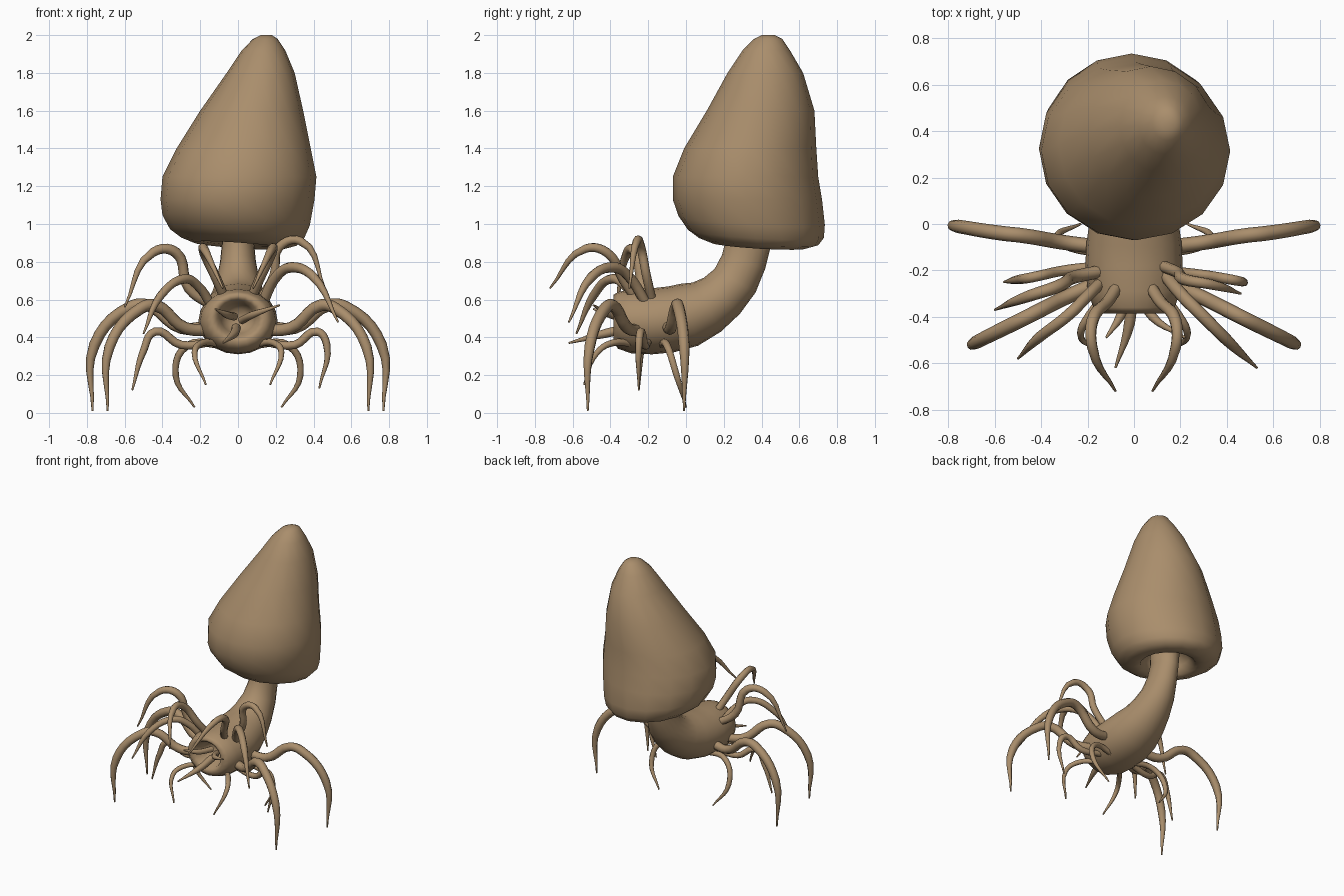
import bpy, bmesh
from math import sin, cos, pi, radians
from mathutils import Vector

default = bpy.data.objects.get("Cube")
if default:
    bpy.data.objects.remove(default, do_unlink=True)

TAN = (0.40, 0.27, 0.15, 1.0)
skin = bpy.data.materials.new("tan_skin")
skin.use_nodes = True
skin.diffuse_color = TAN
bsdf = skin.node_tree.nodes["Principled BSDF"]
bsdf.inputs["Base Color"].default_value = TAN
bsdf.inputs["Roughness"].default_value = 0.8


def loft(name, rings):
    """Skin a list of vertex rings with quads and close both ends."""
    bm = bmesh.new()
    loops = [[bm.verts.new(p) for p in ring] for ring in rings]
    n = len(loops[0])
    for low, high in zip(loops, loops[1:]):
        for i in range(n):
            j = (i + 1) % n
            bm.faces.new((low[i], low[j], high[j], high[i]))
    bm.faces.new(loops[0])
    bm.faces.new(loops[-1])
    bmesh.ops.recalc_face_normals(bm, faces=bm.faces)
    for face in bm.faces:
        face.smooth = True
    mesh = bpy.data.meshes.new(name)
    bm.to_mesh(mesh)
    bm.free()
    mesh.materials.append(skin)
    obj = bpy.data.objects.new(name, mesh)
    bpy.context.collection.objects.link(obj)
    return obj


def ellipse(center, u, v, sides):
    return [Vector(center) + u * cos(2 * pi * i / sides) + v * sin(2 * pi * i / sides)
            for i in range(sides)]


# Cap: height, x extent, y extent of each ring, from the tip down and into the hollow
cap_profile = [
    (2.0, 0.12, 0.18, 0.40, 0.47),
    (1.98, 0.08, 0.21, 0.36, 0.51),
    (1.92, 0.02, 0.25, 0.30, 0.55),
    (1.8, -0.06, 0.30, 0.22, 0.62),
    (1.6, -0.20, 0.345, 0.11, 0.68),
    (1.4, -0.325, 0.385, -0.01, 0.69),
    (1.25, -0.40, 0.415, -0.07, 0.70),
    (1.13, -0.41, 0.405, -0.07, 0.72),
    (1.02, -0.40, 0.38, -0.04, 0.735),
    (0.95, -0.36, 0.35, 0.01, 0.73),
    (0.91, -0.30, 0.31, 0.07, 0.70),
    (0.89, -0.24, 0.25, 0.13, 0.64),
    (0.90, -0.19, 0.20, 0.18, 0.57),
    (0.96, -0.16, 0.17, 0.20, 0.52),
    (1.05, -0.12, 0.13, 0.22, 0.46),
]
rings = []
for z, x0, x1, y0, y1 in cap_profile:
    ring = ellipse(((x0 + x1) / 2, (y0 + y1) / 2, z),
                   Vector(((x1 - x0) / 2, 0, 0)), Vector((0, (y1 - y0) / 2, 0)), 16)
    if z < 1.1:  # the rim dips toward the back left
        for p in ring:
            p.z -= 0.07 * p.x + 0.06 * (p.y - 0.33)
    rings.append(ring)
loft("cap", rings)

# Body: y, z, tilt, half width, half depth, from inside the mouth to inside the cap
body_path = [
    (-0.24, 0.50, 0, 0.05, 0.05),
    (-0.30, 0.50, 0, 0.09, 0.08),
    (-0.37, 0.50, 0, 0.11, 0.10),
    (-0.385, 0.50, 0, 0.14, 0.125),
    (-0.36, 0.49, 0, 0.175, 0.15),
    (-0.29, 0.485, 0, 0.20, 0.17),
    (-0.18, 0.485, 0, 0.21, 0.175),
    (-0.08, 0.495, 5, 0.205, 0.175),
    (0.02, 0.52, 15, 0.19, 0.17),
    (0.11, 0.56, 30, 0.165, 0.15),
    (0.19, 0.62, 45, 0.14, 0.135),
    (0.26, 0.70, 60, 0.115, 0.125),
    (0.305, 0.80, 72, 0.095, 0.12),
    (0.33, 0.90, 80, 0.085, 0.12),
    (0.34, 1.08, 90, 0.10, 0.12),
]
rings = []
for y, z, tilt, wide, deep in body_path:
    a = radians(tilt)
    rings.append(ellipse((0, y, z), Vector((wide, 0, 0)),
                         Vector((0, -sin(a), cos(a))) * deep, 20))
loft("body", rings)


def limb(name, points, thick=0.028, mirrored=False):
    """A tapering tube through the points, pointed at the last one."""
    curve = bpy.data.curves.new(name, "CURVE")
    curve.dimensions = "3D"
    curve.bevel_depth = 1.0
    curve.bevel_resolution = 2
    curve.use_fill_caps = True
    curve.resolution_u = 5
    for side in ((1, -1) if mirrored else (1,)):
        spline = curve.splines.new("BEZIER")
        spline.bezier_points.add(len(points) - 1)
        for i, (bp, (x, y, z)) in enumerate(zip(spline.bezier_points, points)):
            bp.co = (x * side, y, z)
            bp.handle_left_type = bp.handle_right_type = "AUTO"
            left = len(points) - 1 - i
            bp.radius = 0.005 if left == 0 else thick * (0.9 if left == 1 else 1)
    curve.materials.append(skin)
    obj = bpy.data.objects.new(name, curve)
    bpy.context.collection.objects.link(obj)
    bpy.ops.object.select_all(action="DESELECT")
    obj.select_set(True)
    bpy.context.view_layer.objects.active = obj
    bpy.ops.object.convert(target="MESH")


# Walking legs, in mirrored pairs
limb("rear_walking_legs", [(.14, -.1, .46), (.3, -.08, .45), (.48, -.05, .57),
     (.57, -.04, .56), (.76, -.01, .36), (.77, -.01, .01)], 0.032, True)
limb("front_walking_legs", [(.12, -.24, .44), (.28, -.31, .45), (.44, -.39, .57),
     (.52, -.43, .55), (.68, -.51, .35), (.69, -.52, .01)], 0.032, True)

# Feelers reaching forward over the mouth
limb("forward_feelers", [(.06, -.25, .58), (.11, -.33, .7), (.18, -.42, .85),
     (.18, -.53, .87), (.08, -.72, .66)], 0.026, True)

# Thin legs under the belly
limb("belly_legs", [(.08, -.13, .36), (.27, -.1, .355), (.33, -.05, .2),
     (.23, 0, .03)], 0.02, True)
limb("chin_legs", [(.08, -.26, .36), (.19, -.39, .37), (.23, -.47, .32),
     (.17, -.54, .15)], 0.018, True)

# Uneven legs on the right flank
limb("right_upper_leg", [(-.12, -.2, .56), (-.26, -.23, .66), (-.33, -.27, .85),
     (-.45, -.31, .85), (-.6, -.37, .56)])
limb("right_middle_leg", [(-.13, -.24, .55), (-.21, -.32, .67), (-.28, -.39, .71),
     (-.41, -.49, .62), (-.5, -.58, .42)], 0.025)
limb("right_lower_leg", [(-.12, -.18, .38), (-.3, -.2, .36), (-.44, -.23, .43),
     (-.5, -.24, .33), (-.56, -.25, .12)], 0.022)

# Uneven legs on the left flank
limb("left_upper_leg", [(.12, -.18, .6), (.19, -.21, .73), (.22, -.24, .88),
     (.33, -.26, .91), (.46, -.3, .66)], 0.025)
limb("left_middle_leg", [(.12, -.2, .56), (.21, -.31, .73), (.28, -.38, .77),
     (.4, -.5, .72), (.53, -.62, .48)])
limb("left_lower_leg", [(.12, -.2, .38), (.3, -.22, .36), (.42, -.24, .43),
     (.47, -.25, .36), (.43, -.25, .13)], 0.022)

# Tusks around the mouth
limb("left_tusk", [(.02, -.29, .49), (.08, -.4, .52), (.22, -.49, .57)], 0.022)
limb("right_tusk", [(-.02, -.29, .51), (-.06, -.4, .52), (-.12, -.49, .55)], 0.022)
limb("lower_tusk", [(-.01, -.3, .45), (-.02, -.43, .42), (-.08, -.62, .37)], 0.026)
